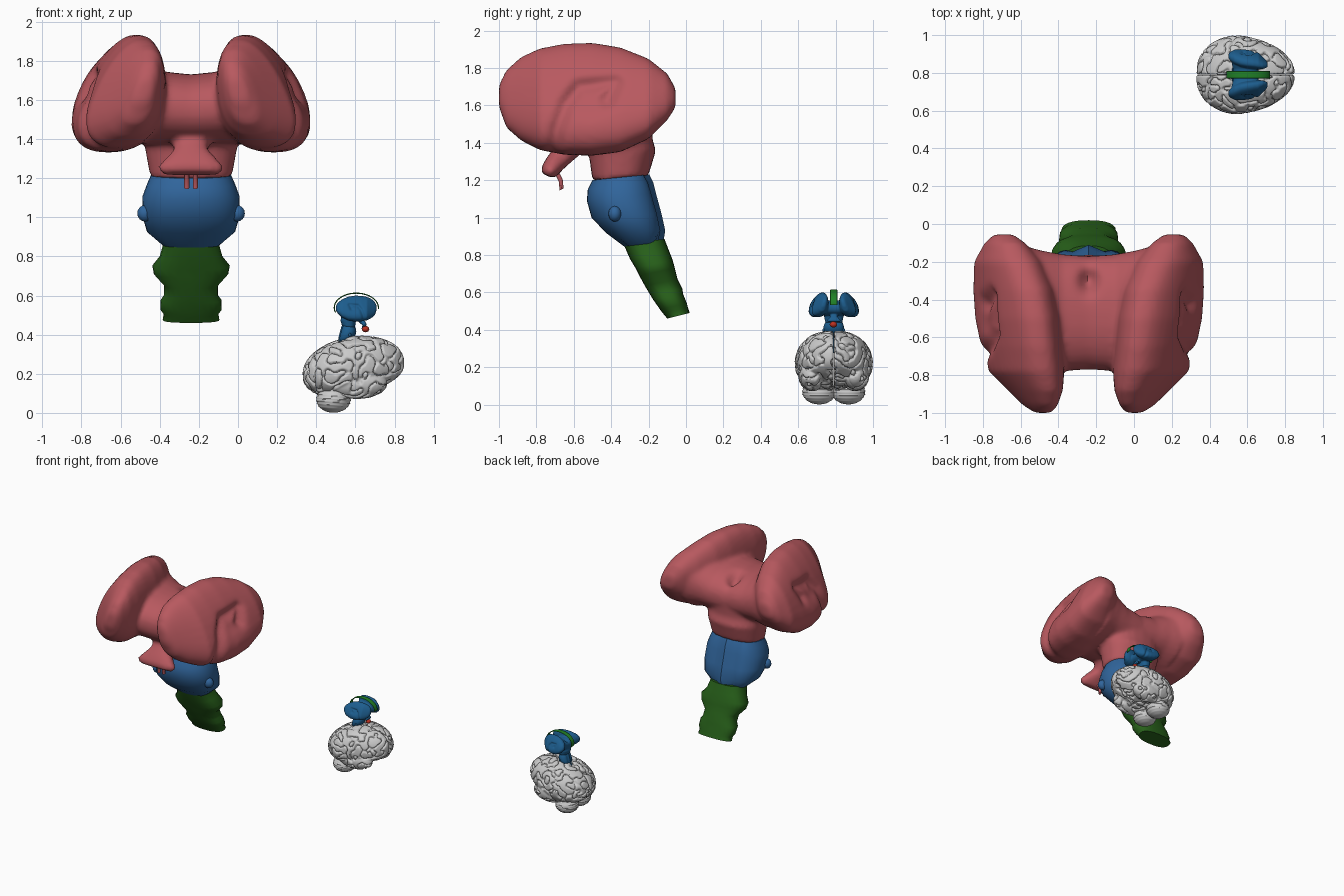
import bpy, bmesh, math
from mathutils import Vector, Matrix, noise
from mathutils.geometry import intersect_point_line

if "Cube" in bpy.data.objects:
    bpy.data.objects.remove(bpy.data.objects["Cube"])

CX = -0.24          # midline of the large stem
MID = 0.79          # midline of the small brain (along y)


def material(name, rgb):
    m = bpy.data.materials.new(name)
    m.diffuse_color = (*rgb, 1)
    m.use_nodes = True
    m.node_tree.nodes["Principled BSDF"].inputs["Base Color"].default_value = m.diffuse_color
    return m


RED = material("red", (0.48, 0.10, 0.115))
BLUE = material("blue", (0.03, 0.13, 0.33))
GREEN = material("green", (0.02, 0.115, 0.01))
DEEP_BLUE = material("deep_blue", (0.012, 0.11, 0.27))
BRIGHT_GREEN = material("bright_green", (0.015, 0.22, 0.02))
BRIGHT_RED = material("bright_red", (0.5, 0.03, 0.015))


def loft(bm, sections, n=24, power=0.85, shear=0.0, flare=0.0):
    """Sections are (centre, half axis a, half axis b); rings are superellipses."""
    rings = []
    for c, a, b in sections:
        ring = []
        for i in range(n):
            t = 2 * math.pi * i / n
            ca, sa = math.cos(t), math.sin(t)
            p = math.copysign(abs(ca) ** power, ca) * Vector(a) + math.copysign(abs(sa) ** power, sa) * Vector(b)
            p.x = p.x * (1 - flare * p.z) + shear * p.z
            ring.append(bm.verts.new(Vector(c) + p))
        rings.append(ring)
    faces = [bm.faces.new(rings[0][::-1]), bm.faces.new(rings[-1])]
    for r, s in zip(rings, rings[1:]):
        for i in range(n):
            j = (i + 1) % n
            faces.append(bm.faces.new((r[i], r[j], s[j], s[i])))
    bmesh.ops.recalc_face_normals(bm, faces=faces)


def ellipsoid(bm, loc, radii, seg=32):
    m = Matrix.Translation(loc) @ Matrix.Diagonal((*radii, 1))
    return bmesh.ops.create_uvsphere(bm, u_segments=seg, v_segments=seg // 2, radius=1, matrix=m)["verts"]


def finish(name, bm, mat=None, angle=40):
    me = bpy.data.meshes.new(name)
    bm.to_mesh(me)
    bm.free()
    ob = bpy.data.objects.new(name, me)
    bpy.context.collection.objects.link(ob)
    if mat:
        me.materials.append(mat)
    shade(ob, angle)
    return ob


def shade(ob, angle):
    bpy.ops.object.select_all(action="DESELECT")
    ob.select_set(True)
    bpy.context.view_layer.objects.active = ob
    bpy.ops.object.shade_smooth_by_angle(angle=math.radians(angle))


def fuse(ob, voxel, iterations):
    """Melt overlapping shells into one skin and bake it."""
    r = ob.modifiers.new("remesh", "REMESH")
    r.mode, r.voxel_size = "VOXEL", voxel
    s = ob.modifiers.new("smooth", "SMOOTH")
    s.factor, s.iterations = 0.5, iterations
    bpy.context.view_layer.objects.active = ob
    for name in ("remesh", "smooth"):
        bpy.ops.object.modifier_apply(modifier=name)


def stem_sections(rows):
    """Rows are front y, front z, back y, back z, half width."""
    return [((CX, (yf + yb) / 2, (zf + zb) / 2), (w, 0, 0), (0, (yb - yf) / 2, (zb - zf) / 2))
            for yf, zf, yb, zb, w in rows]


# Lobes: y, inner and outer distance from midline, bottom and top
lobe = [(-1, .20, .28, 1.59, 1.71), (-.96, .17, .33, 1.48, 1.79), (-.88, .14, .40, 1.41, 1.86),
        (-.78, .13, .49, 1.36, 1.905), (-.65, .14, .525, 1.335, 1.93), (-.5, .15, .555, 1.33, 1.935),
        (-.35, .18, .57, 1.35, 1.91), (-.2, .25, .58, 1.42, 1.85), (-.1, .34, .54, 1.52, 1.77),
        (-.055, .40, .50, 1.59, 1.69)]
bm = bmesh.new()
for side in (-1, 1):
    loft(bm, [((CX + side * (i + o) / 2, y, (b + t) / 2), ((o - i) / 2, 0, 0), (0, 0, (t - b) / 2))
              for y, i, o, b, t in lobe], 32, 0.85, -0.24 * side, 1.0)
# Saddle-shaped bridge between the lobes
loft(bm, [((CX + u, -.47, z), (0, w, 0), (0, 0, h)) for u, w, z, h in
          ((-.36, .36, 1.62, .27), (-.25, .33, 1.59, .215), (-.14, .31, 1.56, .185), (0, .3, 1.55, .18),
           (.14, .31, 1.56, .185), (.25, .33, 1.59, .215), (.36, .36, 1.62, .27))], 32, 0.9)
# Midbrain and the flared front process
loft(bm, stem_sections([(-.58, 1.52, -.17, 1.55, .26), (-.55, 1.42, -.18, 1.42, .25),
                        (-.52, 1.34, -.16, 1.36, .235), (-.5, 1.195, -.2, 1.225, .21)]))
loft(bm, [((CX, y, z), (w, 0, 0), (0, dy, dz)) for y, z, w, dy, dz in
          ((-.50, 1.50, .16, -.06, .05), (-.60, 1.40, .10, -.05, .05), (-.66, 1.335, .085, -.045, .04),
           (-.70, 1.29, .135, -.045, .03), (-.725, 1.255, .17, -.045, .022), (-.74, 1.222, .15, -.035, .015))], 24, 0.8)
upper = finish("thalamus_and_lobes", bm, RED)
fuse(upper, 0.017, 5)
# Curled groove on each lobe's outer face, small cleft on top of the bridge
path = [(-.71, 1.32), (-.69, 1.47), (-.64, 1.61), (-.57, 1.70), (-.38, 1.72), (-.42, 1.63)]
for v in upper.data.vertices:
    u, y, z = v.co.x - CX, v.co.y, v.co.z
    if abs(u) > 0.38:
        p, best = Vector((y, z, 0)), 1
        for a, b in zip(path, path[1:]):
            a, b = Vector((*a, 0)), Vector((*b, 0))
            k = min(1, max(0, intersect_point_line(p, a, b)[1]))
            best = min(best, (p - a.lerp(b, k)).length)
        hollow = 0.03 * math.exp(-((y + .52) / .1) ** 2 - ((z - 1.63) / .08) ** 2)
        v.co.x -= math.copysign(0.035 * math.exp(-(best / 0.04) ** 2) + hollow, u)
    elif z > 1.55:
        v.co.z -= 0.07 * math.exp(-(u / .045) ** 2 - ((y + .3) / .06) ** 2)
shade(upper, 40)

# Twin stalks under the front process
bm = bmesh.new()
for side in (-1, 1):
    loft(bm, [((CX + side * .022, y, z), (.013, 0, 0), (0, .011, .006))
              for y, z in ((-.72, 1.28), (-.69, 1.24), (-.67, 1.2), (-.665, 1.15))], 10, 1)
stalks = finish("stalks", bm, RED)

# Pons with a nub on each side
bm = bmesh.new()
loft(bm, stem_sections([(-.5, 1.2, -.195, 1.23, .205), (-.525, 1.15, -.175, 1.19, .225),
                        (-.53, 1.09, -.16, 1.13, .247), (-.505, 1.0, -.13, 1.02, .25),
                        (-.43, .92, -.11, .93, .225), (-.33, .845, -.12, .87, .145)]), 36, 0.9)
for v in bm.verts:      # channels down the back
    if v.co.y > -.3:
        v.co.y -= 0.03 * math.exp(-((abs(v.co.x - CX) - .075) / 0.04) ** 2)
for side in (-1, 1):
    ellipsoid(bm, (CX + side * .235, -.38, 1.02), (.04, .035, .042), 16)
pons = finish("pons", bm, BLUE)

# Medulla with side bulges
bm = bmesh.new()
loft(bm, stem_sections([(-.335, .86, -.115, .885, .14), (-.3, .78, -.09, .82, .16), (-.27, .73, -.072, .775, .198),
                        (-.25, .69, -.06, .73, .19), (-.22, .635, -.045, .67, .138), (-.19, .585, -.02, .62, .138),
                        (-.175, .56, -.015, .59, .157), (-.14, .51, .005, .54, .155), (-.125, .49, .01, .52, .14),
                        (-.1, .46, .02, .49, .145)]), 24, 0.8)
medulla = finish("medulla", bm, GREEN, 50)

# Small copy of the whole stem, turned to face +x
turn = Matrix.Translation((.488, .843, .174)) @ Matrix.Rotation(math.pi / 2, 4, "Z") @ Matrix.Scale(.22, 4)
for ob in (upper, stalks, pons, medulla):
    small = ob.copy()
    small.data = ob.data.copy()
    small.name = "small_" + ob.name
    small.data.materials[0] = DEEP_BLUE
    small.matrix_world = turn
    bpy.context.collection.objects.link(small)

# Pituitary gland
bm = bmesh.new()
ellipsoid(bm, (.652, MID - .002, .428), (.019, .02, .016), 20)
finish("pituitary", bm, BRIGHT_RED)

# Arched band over the small copy
bm = bmesh.new()
arch = []
for i in range(25):
    t = math.radians(200 - 205 * i / 24)
    d = Vector((math.cos(t), 0, math.sin(t)))
    arch.append(((.605 + .113 * d.x, MID, .538 + .074 * d.z), (0, .02, 0), d * .003))
loft(bm, arch, 12, 0.6)
finish("arched_band", bm, BRIGHT_GREEN)


# Folded hemispheres
def hemisphere(side):
    bm = bmesh.new()
    for v in ellipsoid(bm, (0, 0, 0), (1, 1, 1), 48):
        x, y, z = (math.copysign(abs(c) ** 0.88, c) for c in v.co)
        taper = 1 - 0.22 * max(0, x + .2)
        drop = 0.135 - .015 * x if z < 0 else 0.168
        v.co = (.59 + .257 * x, MID + side * max(.005, .203 * y * taper + .006),
                .222 + drop * z * (1 - .1 * abs(x)) + .03 * x)
    bmesh.ops.recalc_face_normals(bm, faces=bm.faces)
    ellipsoid(bm, (.61, MID + side * .115, .15), (.15, .07, .075))
    ob = finish("hemisphere_" + ("left" if side > 0 else "right"), bm)
    fuse(ob, 0.0055, 6)
    normals = [v.normal.copy() for v in ob.data.vertices]
    for v, n in zip(ob.data.vertices, normals):
        p = v.co.copy()
        w = noise.noise_vector(p * 9) * 0.02
        f = noise.noise((p + w) * 20)
        v.co += n * (0.004 - 0.014 * math.exp(-(f / 0.1) ** 2))
    shade(ob, 60)


# Ridged cerebellum halves
def cerebellum(side):
    bm = bmesh.new()
    for v in ellipsoid(bm, (0, 0, 0), (1, 1, 1), 64):
        k = 1 + 0.03 * math.sin(v.co.z * 26 + 3 * v.co.x)
        v.co = (.488 + .088 * v.co.x * k, MID + side * .078 + .09 * v.co.y * k, .068 + .067 * v.co.z)
    finish("cerebellum_" + ("left" if side > 0 else "right"), bm, None, 60)


for s in (-1, 1):
    hemisphere(s)
    cerebellum(s)
